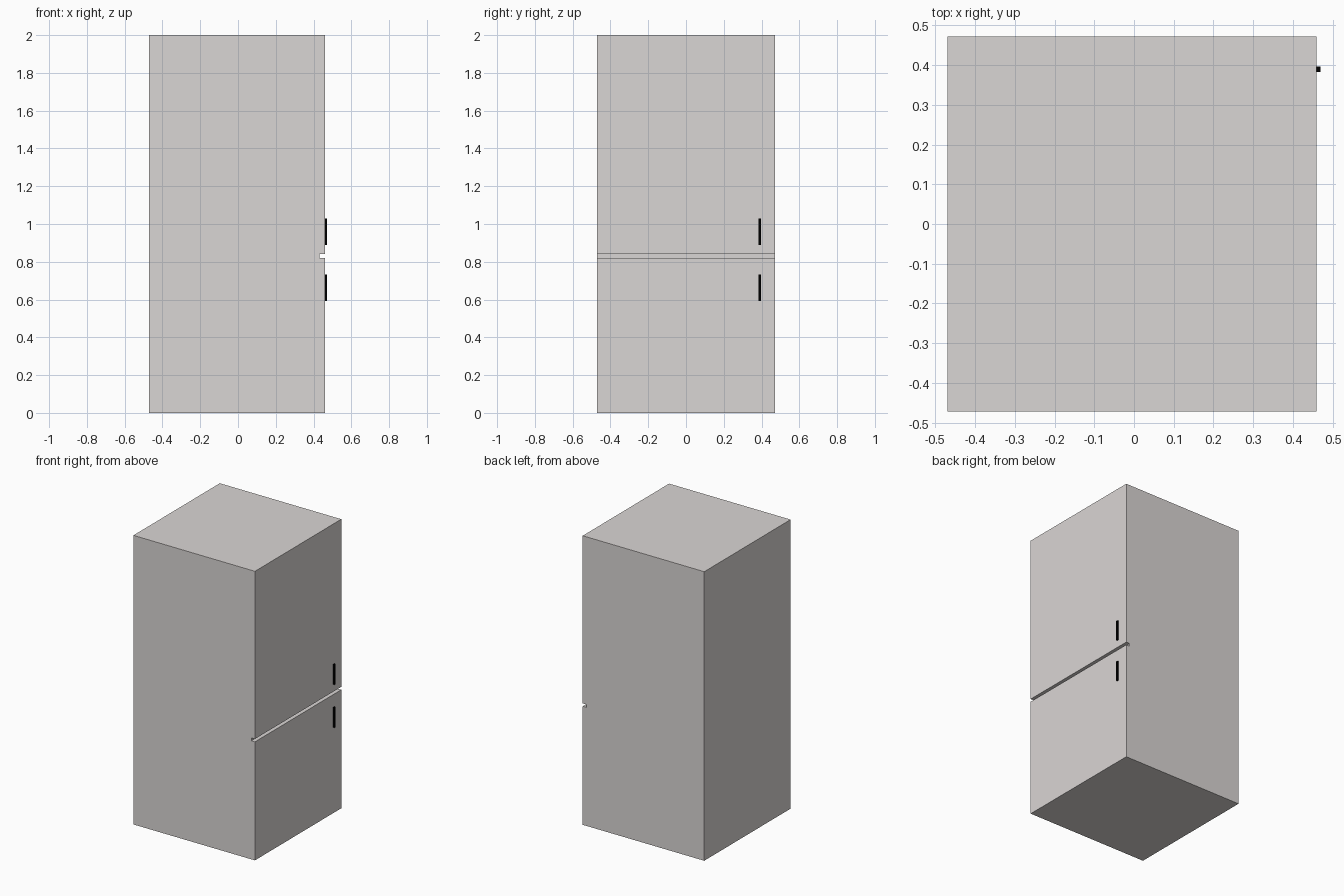
import bpy, bmesh

if "Cube" in bpy.data.objects:
    bpy.data.objects.remove(bpy.data.objects["Cube"])

X0, X1, HALF_Y, TOP = -0.47, 0.46, 0.472, 2.0
GAP_X, GAP_Z0, GAP_Z1 = 0.432, 0.82, 0.84


def material(name, color):
    mat = bpy.data.materials.new(name)
    mat.diffuse_color = (*color, 1)
    mat.use_nodes = True
    mat.node_tree.nodes["Principled BSDF"].inputs["Base Color"].default_value = mat.diffuse_color
    return mat


def extrude_profile(name, points, y0, y1, mat):
    """Extrude an xz outline along y."""
    bm = bmesh.new()
    face = bm.faces.new([bm.verts.new((x, y0, z)) for x, z in points])
    ext = bmesh.ops.extrude_face_region(bm, geom=[face])["geom"]
    verts = [v for v in ext if isinstance(v, bmesh.types.BMVert)]
    bmesh.ops.translate(bm, verts=verts, vec=(0, y1 - y0, 0))
    bmesh.ops.recalc_face_normals(bm, faces=bm.faces)
    mesh = bpy.data.meshes.new(name)
    bm.to_mesh(mesh)
    bm.free()
    mesh.materials.append(mat)
    obj = bpy.data.objects.new(name, mesh)
    bpy.context.collection.objects.link(obj)


# Fridge body: side profile with the gap between the two doors
extrude_profile("fridge_body", [
    (X0, 0), (X1, 0), (X1, GAP_Z0), (GAP_X, GAP_Z0),
    (GAP_X, GAP_Z1), (X1, GAP_Z1), (X1, TOP), (X0, TOP),
], -HALF_Y, HALF_Y, material("pale_grey", (0.70, 0.67, 0.66)))

# Black bar handles, one on each door
black = material("handle_black", (0, 0, 0))
for name, z0, z1 in (("upper_door_handle", 0.89, 1.03),
                     ("lower_door_handle", 0.593, 0.733)):
    extrude_profile(
        name, [(X1 - 0.002, z0), (0.47, z0), (0.47, z1), (X1 - 0.002, z1)],
        0.383, 0.396, black)
